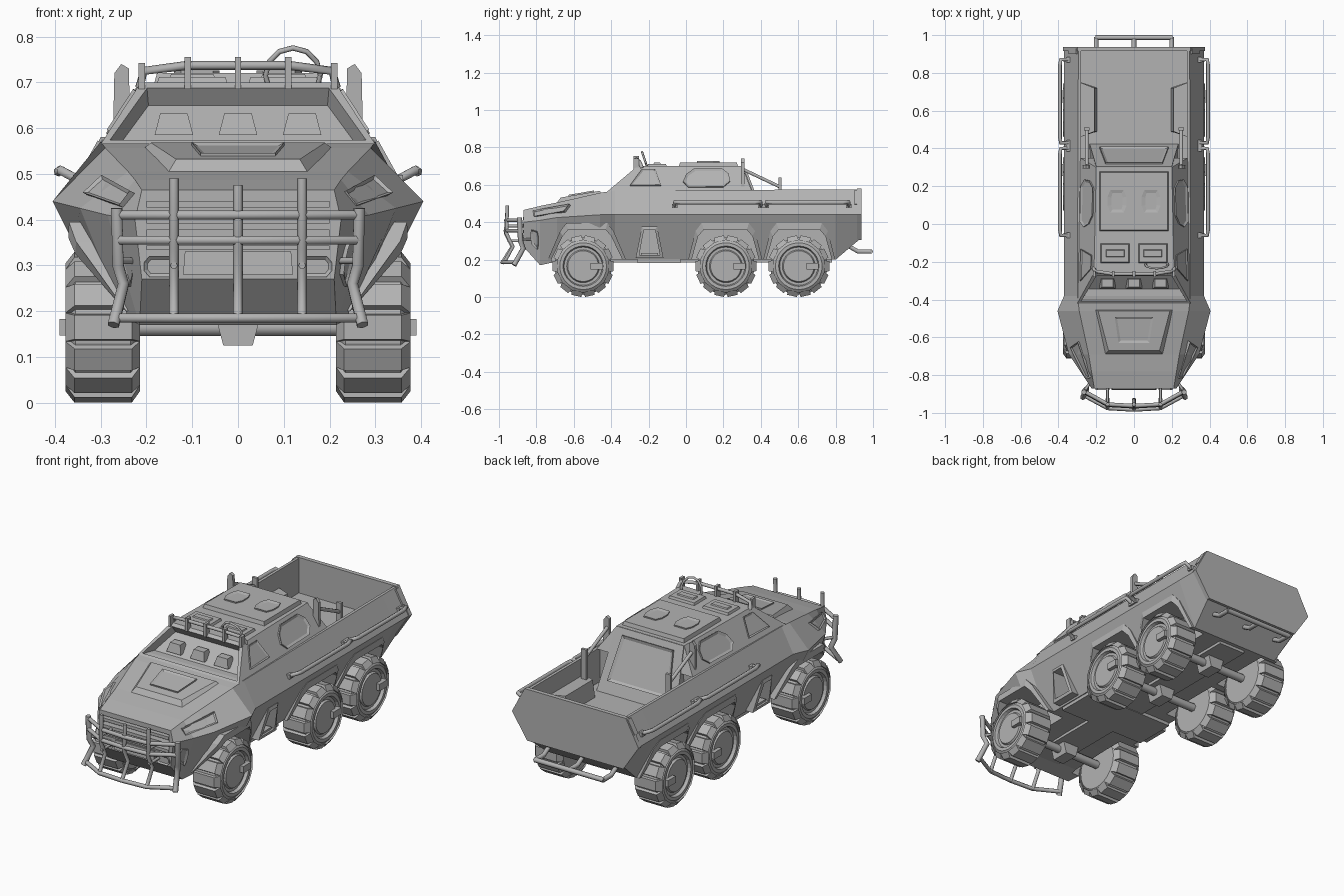
import bpy, bmesh, math
from mathutils import Vector, Matrix

cube = bpy.data.objects.get("Cube")
if cube:
    bpy.data.objects.remove(cube)

GREY = (0.45, 0.45, 0.45, 1)
paint = bpy.data.materials.new("plain grey")
paint.use_nodes = True
paint.diffuse_color = GREY
paint.node_tree.nodes["Principled BSDF"].inputs["Base Color"].default_value = GREY


def finish(name, bm):
    bmesh.ops.recalc_face_normals(bm, faces=bm.faces)
    me = bpy.data.meshes.new(name)
    bm.to_mesh(me)
    bm.free()
    me.materials.append(paint)
    ob = bpy.data.objects.new(name, me)
    bpy.context.collection.objects.link(ob)
    return ob


def loft(name, rings, closed=False):
    """Skin a list of equal point rings; cap the ends or join them."""
    bm = bmesh.new()
    vs = [[bm.verts.new(p) for p in r] for r in rings]
    n = len(vs[0])
    for a, b in zip(vs, vs[1:] + (vs[:1] if closed else [])):
        for i in range(n):
            bm.faces.new((a[i], a[(i + 1) % n], b[(i + 1) % n], b[i]))
    if not closed:
        bm.faces.new(vs[0])
        bm.faces.new(vs[-1])
    return finish(name, bm)


def box(name, x0, x1, y0, y1, z0, z1, t=0.0):
    """Box whose top is drawn in by t."""
    def ring(z, k):
        return [(x0 + k, y0 + k, z), (x1 - k, y0 + k, z), (x1 - k, y1 - k, z), (x0 + k, y1 - k, z)]
    return loft(name, [ring(z0, 0), ring(z1, t)])


def tube(name, pts, r=0.008):
    cu = bpy.data.curves.new(name, 'CURVE')
    cu.dimensions = '3D'
    cu.bevel_depth = r
    cu.bevel_resolution = 1
    cu.use_fill_caps = True
    sp = cu.splines.new('POLY')
    sp.points.add(len(pts) - 1)
    for p, q in zip(sp.points, pts):
        p.co = (*q, 1)
    ob = bpy.data.objects.new(name, cu)
    bpy.context.collection.objects.link(ob)
    me = bpy.data.meshes.new_from_object(ob)
    bpy.data.objects.remove(ob)
    me.materials.clear()
    me.materials.append(paint)
    bpy.context.collection.objects.link(bpy.data.objects.new(name, me))


def panel(name, quad, uvs, out, t=0.008, inset=0.0):
    """Plate lying on a four-cornered face, optionally with a sunken middle."""
    a, b, c, d = map(Vector, quad)
    pts = [a.lerp(b, u).lerp(d.lerp(c, u), v) for u, v in uvs]
    n = (b - a).cross(d - a).normalized()
    if n.dot(Vector(out)) < 0:
        n = -n
    bm = bmesh.new()
    lo = [bm.verts.new(p - n * 0.01) for p in pts]
    hi = [bm.verts.new(p + n * t) for p in pts]
    bm.faces.new(lo)
    top = bm.faces.new(hi)
    for i in range(len(pts)):
        j = (i + 1) % len(pts)
        bm.faces.new((lo[i], lo[j], hi[j], hi[i]))
    bmesh.ops.recalc_face_normals(bm, faces=bm.faces)
    if inset:
        bmesh.ops.inset_individual(bm, faces=[top], thickness=inset, depth=-t * 0.8)
    return finish(name, bm)


def cut(target, cutter):
    m = target.modifiers.new("cut", 'BOOLEAN')
    m.operation = 'DIFFERENCE'
    m.solver = 'EXACT'
    m.object = cutter
    bpy.context.view_layer.objects.active = target
    bpy.ops.object.modifier_apply(modifier=m.name)
    bpy.data.objects.remove(cutter)


OCT = [(.15, 0), (.85, 0), (1, .3), (1, .7), (.85, 1), (.15, 1), (0, .7), (0, .3)]

# Hull: y, deck x z, belt x z, bottom x z
stations = [(-.87, .21, .465, .225, .40, .21, .27), (-.78, .225, .487, .285, .41, .215, .17),
            (-.69, .24, .505, .345, .425, .25, .19), (-.46, .29, .557, .405, .44, .285, .2),
            (-.38, .30, .57, .37, .44, .265, .2), (.80, .295, .575, .37, .44, .265, .2),
            (.93, .295, .575, .37, .44, .285, .31)]
rings = []
for y, dx, dz, bx, bz, lx, lz in stations:
    half = [(dx, dz), (bx, bz), (lx, lz)]
    rings.append([(x, y, z) for x, z in half] + [(-x, y, z) for x, z in reversed(half)])
hull = loft("hull", rings)
cut(hull, box("bed_cutter", -.28, .28, .33, .92, .39, .7))
cut(hull, box("grille_cutter", -.2, .2, -.9, -.84, .335, .44))

# Wheel arches and step pockets: centre y, half widths bottom and top, flare
arches = [(-.53, .19, .10, .035), (.21, .18, .115, .018), (.605, .175, .11, .018)]
for s in (-1, 1):
    for cy, wb, wt, flare in arches:
        prof = [(cy - wb, .1), (cy - wb, .2), (cy - wt - .03, .325), (cy - wt, .36),
                (cy + wt, .36), (cy + wt + .03, .325), (cy + wb, .2), (cy + wb, .1)]
        cut(hull, loft("arch_cutter", [[(x * s, y, z) for y, z in prof] for x in (.19, .6)]))
        lip = []
        for y, z in prof[1:-1]:
            # the leading leg of the front arch tucks in behind the nose
            x = .245 if y < -.7 else .265 + .44 * (z - .2) + flare
            oy, oz = cy + (y - cy) * 1.1, .2 + (z - .2) * 1.22
            lip.append([(s * x, y, z), (s * (x - .001), oy, oz), (s * (x - .05), oy, oz), (s * (x - .05), y, z)])
        loft("arch_lip", lip)
    trap = [(-.25, .225), (-.14, .225), (-.165, .36), (-.225, .36)]
    cut(hull, loft("step_cutter", [[(x * s, y, z) for y, z in trap] for x in (.23, .5)]))
    frame = []
    for y, z in trap:
        x = .31 + .25 * (z - .2)
        oy, oz = -.195 + (y + .195) * 1.35, .29 + (z - .29) * 1.25
        frame.append([(s * x, y, z), (s * (x - .005), oy, oz), (s * (x - .06), oy, oz), (s * (x - .06), y, z)])
    loft("step_frame", frame, closed=True)
    box("step_tread", *sorted((s * .23, s * .305)), -.24, -.15, .215, .235)

# Cab with deep windscreen opening
cab = loft("cab", [[(-.30, -.42, .565), (.30, -.42, .565), (.285, .35, .572), (-.285, .35, .572)],
                   [(-.212, -.26, .70), (.212, -.26, .70), (.20, .30, .70), (-.20, .30, .70)]])
bm = bmesh.new()
bm.from_mesh(cab.data)
screen = [f for f in bm.faces if f.normal.y < -.4]
bmesh.ops.inset_individual(bm, faces=screen, thickness=.024, depth=0)
bmesh.ops.inset_individual(bm, faces=screen, thickness=.006, depth=-.045)
bm.to_mesh(cab.data)
bm.free()
for x in (-.14, 0, .14):
    box("dash_vent", x - .042, x + .042, -.345, -.28, .585, .632, .012)
wall = [(-.235, .425, .385), (.235, .425, .385), (.2, .305, .70), (-.2, .305, .70)]
loft("cab_rear_wall", [wall, [(x, .25, z - .01) for x, y, z in wall]])
panel("rear_window", wall, [(.1, .2), (.9, .2), (.87, .9), (.13, .9)], (0, 1, .3), .01, .02)

# Roof plates and hatches
box("roof_plate", -.185, .185, -.04, .28, .69, .72, .008)
for s in (-1, 1):
    box("front_hatch", *sorted((s * .02, s * .18)), -.21, -.1, .69, .712, .008)
    box("hatch_slot", *sorted((s * .05, s * .15)), -.175, -.135, .71, .718, .004)
    quad = [(s * .09 - .05, .06, .72), (s * .09 + .05, .06, .72), (s * .09 + .05, .18, .72), (s * .09 - .05, .18, .72)]
    panel("roof_cover", quad, OCT, (0, 0, 1), .006, .02)

# Side windows, headlights and nose plates
for s in (-1, 1):
    side = [(s * .30, -.42, .565), (s * .285, .35, .572), (s * .20, .30, .70), (s * .212, -.26, .70)]
    panel("front_side_window", side, [(.12, .2), (.35, .2), (.2, .86), (.08, .86)], (s, 0, .5), .007, .012)
    panel("rear_side_window", side, [(.5 + u * .36, .12 + v * .76) for u, v in OCT], (s, 0, .5), .008, .014)
    lamp = [(s * .262, -.82, .405), (s * .345, -.69, .425), (s * .24, -.69, .505), (s * .215, -.83, .475)]
    panel("headlight", lamp, [(.1, .3), (1.3, .3), (1.5, .7), (.1, .75)], (s, -.3, .5), .008, .01)
    nose = [(s * .21, -.85, .28), (s * .22, -.78, .19), (s * .28, -.78, .40), (s * .23, -.86, .40)]
    panel("nose_plate", nose, [(.35 + u * .55, .25 + v * .5) for u, v in OCT], (s, -.5, 0), .008, .012)
    face = [(s * .13, -.87, .275), (s * .205, -.87, .275), (s * .205, -.87, .32), (s * .13, -.87, .32)]
    panel("fog_lamp", face, OCT, (0, -1, 0), .008, .008)
    gate_side = [(s * .37, .90, .44), (s * .37, .93, .44), (s * .295, .93, .575), (s * .295, .90, .575)]
    panel("tail_lamp", gate_side, [(0, .4), (1, .4), (1, .95), (0, .95)], (s, 0, .5), .009)

# Grille and lower nose
for z in (.35, .385, .42):
    box("grille_slat", -.2, .2, -.872, -.84, z - .008, z + .008)
box("nose_panel", -.12, .12, -.88, -.85, .28, .33, .004)

# Bonnet scoop
loft("bonnet_scoop", [[(-.22, -.45, .545), (.22, -.45, .545), (.16, -.70, .49), (-.16, -.70, .49)],
                      [(-.19, -.46, .568), (.19, -.46, .568), (.135, -.67, .532), (-.135, -.67, .532)]])
panel("bonnet_vent", [(-.135, -.67, .532), (.135, -.67, .532), (.19, -.46, .568), (-.19, -.46, .568)],
      [(.22, .2), (.78, .2), (.78, .85), (.22, .85)], (0, 0, 1), .007, .016)

# Front guard bars
tube("guard_post", [(0, -.955, .475), (0, -.965, .34), (0, -.93, .27), (0, -.985, .18)], .011)
for s in (-1, 1):
    tube("guard_post", [(s * .14, -.955, .49), (s * .14, -.96, .34), (s * .14, -.925, .27), (s * .14, -.975, .18)], .011)
    tube("guard_post", [(s * .265, -.89, .425), (s * .262, -.885, .30), (s * .25, -.87, .26), (s * .272, -.92, .17)], .014)
    for z in (.30, .38):
        tube("guard_bracket", [(s * .14, -.955, z), (s * .14, -.85, z)], .008)
    tube("guard_bracket", [(s * .262, -.885, .31), (s * .22, -.82, .31)], .008)
for z, y, w in ((.41, -.955, .262), (.355, -.958, .262), (.185, -.975, .265)):
    tube("guard_rail", [(-w, y + .068, z), (-.14, y, z), (0, y - .008, z), (.14, y, z), (w, y + .068, z)], .011)

# Roof light bar and ring
tube("roof_bar", [(-.215, -.235, .69), (-.205, -.25, .725), (-.11, -.265, .737), (.11, -.265, .737),
                  (.205, -.25, .725), (.215, -.235, .69)], .010)
for x in (-.21, -.11, 0, .11, .21):
    box("roof_bar_post", x - .007, x + .007, -.28, -.25, .685, .755 if abs(x) < .2 else .742)
ring = [(.12 + .06 * math.cos(a), -.215 - .02 * math.sin(a), .715 + .06 * math.sin(a))
        for a in [i * math.tau / 12 for i in range(13)]]
tube("roof_ring", ring, .006)

# Side grab rails, bed stakes and wheel boxes
for s in (-1, 1):
    for y0, y1 in ((-.06, .40), (.43, .87)):
        tube("grab_rail", [(s * .335, y0, .48), (s * .388, y0, .508), (s * .392, y0 + .03, .505),
                           (s * .392, y1 - .03, .505), (s * .388, y1, .508), (s * .335, y1, .48)], .011)
        for y in (y0, y1):
            box("rail_foot", *sorted((s * .32, s * .36)), y - .015, y + .015, .475, .497)
    loft("tall_stake", [[(s * x, y, z) for x, z in ((.235, .5), (.275, .5), (.27, .72), (.255, .74), (.238, .73))]
                        for y in (.295, .312)])
    box("short_stake", *sorted((s * .235, s * .265)), .495, .51, .4, .64)
    tube("stake_brace", [(s * .25, .31, .68), (s * .25, .50, .59)], .010)
    loft("bed_wheel_box", [[(s * .285, .46, z), (s * .285, .75, z), (s * (x), .72, z), (s * (x), .49, z)]
                           for z, x in ((.385, .195), (.48, .21))])

# Tailgate and rear step bar
gate = [(.30, .58), (.375, .44), (.285, .305), (-.285, .305), (-.375, .44), (-.30, .58)]
loft("tailgate", [[(x, y, z) for x, z in gate] for y in (.915, .938)])
for x in (-.2, 0, .2):
    tube("rear_step_arm", [(x, .84, .29), (x, .92, .243), (x, .99, .243)], .013)
tube("rear_step_bar", [(-.205, .987, .243), (.205, .987, .243)], .013)

# Wheels: lathed tyre, broad tread blocks, hub and axle
SIDES, BLOCKS = 28, 14
profile = [(.0, .215), (.13, .215), (.153, .235), (.153, .355), (.125, .376), (.108, .376), (.102, .36), (.088, .36),
           (.082, .37), (.0, .37)]
for cy in (-.55, .213, .603):
    tube("axle", [(-.25, cy, .165), (.25, cy, .165)], .022)
    loft("differential", [[(-w, y, z) for w, z in ((.032, .125), (-.032, .125), (-.055, .21), (.055, .21))]
                          for y in (cy - .05, cy + .05)])
    for s in (-1, 1):
        bm = bmesh.new()
        verts = [bm.verts.new((s * x, 0, r)) for r, x in profile]
        edges = [bm.edges.new(p) for p in zip(verts, verts[1:])]
        bmesh.ops.spin(bm, geom=verts + edges, cent=(0, 0, 0), axis=(1, 0, 0), angle=math.tau, steps=SIDES)
        bmesh.ops.remove_doubles(bm, verts=bm.verts, dist=.0005)
        for i in range(BLOCKS):
            rot = Matrix.Rotation((i + .5) * math.tau / BLOCKS, 4, 'X')
            block = [bm.verts.new(rot @ Vector((s * x, y * k, z))) for z, k, x0, x1 in
                     ((.136, 1, .214, .377), (.163, .85, .232, .357))
                     for x, y in ((x0, -.031), (x1, -.031), (x1, .031), (x0, .031))]
            bmesh.ops.convex_hull(bm, input=block)
        bmesh.ops.translate(bm, verts=bm.verts, vec=(0, cy, .165))
        finish("wheel", bm)
        box("hub_lever", *sorted((s * .36, s * .39)), cy + .04, cy + .105, .147, .183)

# Underbody
box("belly_plate", -.26, .26, -.26, -.03, .182, .21)
box("chassis_spine", -.08, .08, -.7, .78, .185, .21)
